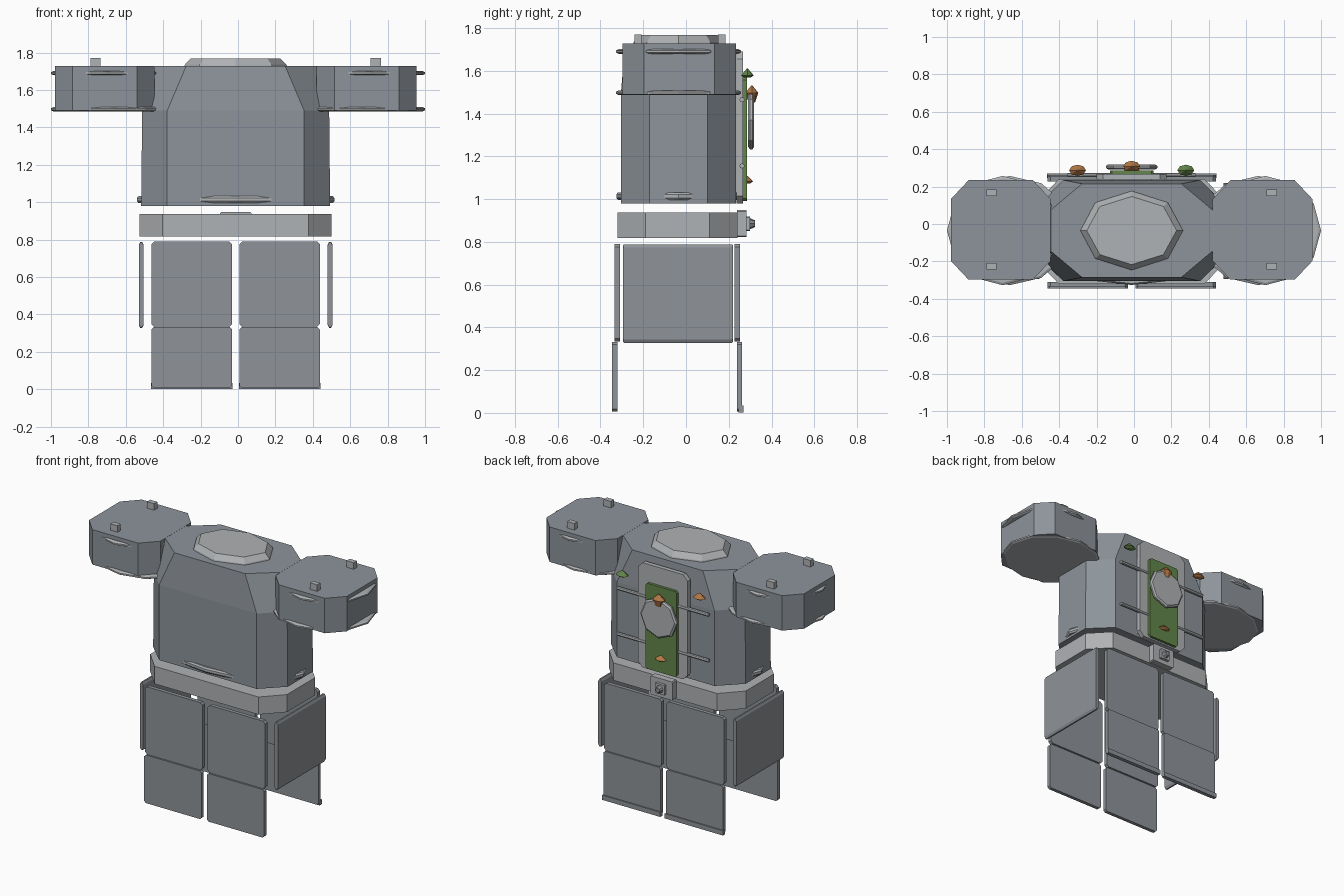
import bpy
import bmesh
import math
from mathutils import Matrix, Vector

cube = bpy.data.objects.get("Cube")
if cube:
    bpy.data.objects.remove(cube, do_unlink=True)


def material(name, r, g, b):
    m = bpy.data.materials.new(name)
    m.use_nodes = True
    m.diffuse_color = (r, g, b, 1)
    m.node_tree.nodes["Principled BSDF"].inputs["Base Color"].default_value = (r, g, b, 1)
    return m


STEEL = material("steel grey", 0.265, 0.295, 0.325)
PANEL = material("panel grey", 0.275, 0.293, 0.318)
LIGHT = material("light grey", 0.43, 0.445, 0.46)
GREEN = material("olive green", 0.125, 0.235, 0.07)
ORANGE = material("orange", 0.45, 0.19, 0.062)

CX, CY = -0.0125, -0.035        # body axis


def loft(name, rings, mat, loc=(0, 0, 0), axis="Z"):
    """Join rings [(outline, height), ...] with capped ends; axis is the loft direction."""
    bm = bmesh.new()
    loops = [[bm.verts.new((x, y, h)) for x, y in pts] for pts, h in rings]
    n = len(loops[0])
    for a, b in zip(loops, loops[1:]):
        for i in range(n):
            j = (i + 1) % n
            bm.faces.new((a[i], a[j], b[j], b[i]))
    bm.faces.new(loops[0][::-1])
    bm.faces.new(loops[-1])
    if axis == "Y":             # outline (x, y) becomes (x, z)
        bm.transform(Matrix(((1, 0, 0, 0), (0, 0, 1, 0), (0, 1, 0, 0), (0, 0, 0, 1))))
    elif axis == "X":           # outline (x, y) becomes (y, z)
        bm.transform(Matrix(((0, 0, 1, 0), (1, 0, 0, 0), (0, 1, 0, 0), (0, 0, 0, 1))))
    bmesh.ops.recalc_face_normals(bm, faces=bm.faces)
    me = bpy.data.meshes.new(name)
    bm.to_mesh(me)
    bm.free()
    me.materials.append(mat)
    ob = bpy.data.objects.new(name, me)
    ob.location = Vector(loc)
    bpy.context.collection.objects.link(ob)


def octagon(hx, hy, fx, fy):
    """Chamfered rectangle: half sizes and half lengths of the straight sides."""
    return [(fx, -hy), (hx, -fy), (hx, fy), (fx, hy),
            (-fx, hy), (-hx, fy), (-hx, -fy), (-fx, -hy)]


def ngon(n, rx, ry):
    return [(rx * math.cos(math.tau * i / n), ry * math.sin(math.tau * i / n)) for i in range(n)]


def plate(name, mat, loc, hx, hz, half, chamfer):
    """Upright plate with clipped corners, facing front and back."""
    o = octagon(hx, hz, hx - chamfer, hz - chamfer)
    loft(name, [(o, -half), (o, half)], mat, loc, "Y")


def disc(name, n, rx, ry, half, inset, loc):
    """Thin disc with a bevelled rim."""
    rim, cap = ngon(n, rx, ry), ngon(n, rx - inset, ry - inset)
    loft(name, [(cap, -half), (rim, -half * 0.45), (rim, half * 0.45), (cap, half)], LIGHT, loc)


def box(name, mat, loc, hx, hy, hz):
    o = [(hx, -hy), (hx, hy), (-hx, hy), (-hx, -hy)]
    loft(name, [(o, -hz), (o, hz)], mat, loc)


def stud(name, mat, loc, rx, ry, low, high):
    """Faceted gem: wide middle, blunt base, pointed top."""
    loft(name, [(ngon(8, rx * 0.5, ry * 0.5), -low), (ngon(8, rx, ry), 0),
                (ngon(8, rx * 0.1, ry * 0.1), high)], mat, loc)


# Torso, its lower rim and the neck collar
low = octagon(0.5, 0.27, 0.366, 0.135)
base = octagon(0.505, 0.27, 0.366, 0.135)
top = octagon(0.432, 0.25, 0.265, 0.11)
loft("torso", [(base, 0.98), (low, 1.49), (top, 1.727)], STEEL, (CX, CY, 0))
disc("torso_lower_rim", 16, 0.528, 0.291, 0.018, 0.008, (CX, CY, 1.014))
loft("neck_collar", [(ngon(8, 0.275, 0.212), 1.725), (ngon(8, 0.272, 0.209), 1.735),
                     (ngon(8, 0.24, 0.182), 1.768)], LIGHT, (CX, CY, 0))

# Belt with rear buckle
belt = octagon(0.513, 0.28, 0.39, 0.15)
loft("belt", [(belt, 0.818), (belt, 0.937)], LIGHT, (CX, -0.04, 0))
plate("buckle_plate", LIGHT, (CX, 0.26, 0.885), 0.084, 0.063, 0.022, 0.006)
plate("buckle_boss", LIGHT, (CX, 0.288, 0.885), 0.036, 0.034, 0.012, 0.004)
loft("buckle_knob", [(ngon(8, 0.026, 0.026), 0), (ngon(8, 0.016, 0.016), 0.022)],
     STEEL, (CX, 0.3, 0.885), "Y")

for side, s in (("right", -1), ("left", 1)):
    # Shoulder block with two thin discs showing through its walls
    block = octagon(0.267, 0.266, 0.172, 0.165)
    loft(side + "_shoulder", [(block, 1.49), (block, 1.727)], STEEL,
         (CX + s * 0.7, CY + 0.003, 0))
    disc(side + "_upper_shoulder_disc", 12, 0.298, 0.292, 0.011, 0.012, (s * 0.702, CY, 1.69))
    disc(side + "_lower_shoulder_disc", 12, 0.336, 0.292, 0.011, 0.012, (s * 0.664, CY, 1.497))
    for label, y in (("front", -0.225), ("back", 0.167)):
        box(f"{side}_{label}_shoulder_lug", LIGHT, (CX + s * 0.749, y, 1.745), 0.027, 0.017, 0.026)

    # Hanging skirt panels, front and back, in two tiers
    px = CX + s * 0.235
    for label, yu, yl in (("front", -0.322, -0.333), ("back", 0.24, 0.25)):
        plate(f"{side}_{label}_upper_panel", PANEL, (px, yu, 0.562), 0.215, 0.229, 0.013, 0.015)
        plate(f"{side}_{label}_lower_panel", PANEL, (px, yl, 0.169), 0.215, 0.163, 0.012, 0.012)
    box(side + "_back_panel_lip", PANEL, (px, 0.258, 0.018), 0.218, 0.012, 0.016)

    # Side panel with tapered upper and lower edges
    wide, thin = octagon(0.257, 0.23, 0.253, 0.226), octagon(0.257, 0.215, 0.253, 0.211)
    loft(side + "_side_panel", [(thin, -0.013), (wide, -0.005), (wide, 0.005), (thin, 0.013)],
         PANEL, (CX + s * 0.505, -0.038, 0.558), "X")

# Back pack: support plate, green board, cross rods, round plate
plate("back_plate", LIGHT, (CX, 0.252, 1.335), 0.187, 0.355, 0.015, 0.035)
plate("green_board", GREEN, (CX, 0.276, 1.28), 0.117, 0.29, 0.009, 0.012)
for label, z in (("upper", 1.465), ("lower", 1.155)):
    rod = ngon(8, 0.012, 0.012)
    loft(label + "_cross_rod", [(rod, -0.342), (rod, 0.342)], LIGHT, (CX, 0.262, z), "X")
dial, dial_edge = ngon(8, 0.137, 0.137), ngon(8, 0.125, 0.125)
loft("round_plate", [(dial_edge, -0.014), (dial, -0.006), (dial, 0.006), (dial_edge, 0.014)],
     LIGHT, (CX, 0.305, 1.37), "Y")

# Faceted studs
stud("green_stud", GREEN, (0.277, 0.287, 1.578), 0.045, 0.03, 0.01, 0.032)
stud("orange_side_stud", ORANGE, (-0.302, 0.287, 1.578), 0.045, 0.03, 0.01, 0.032)
stud("orange_top_stud", ORANGE, (CX, 0.308, 1.497), 0.045, 0.03, 0.045, 0.034)
stud("orange_bottom_stud", ORANGE, (CX, 0.285, 1.083), 0.042, 0.03, 0.01, 0.025)
